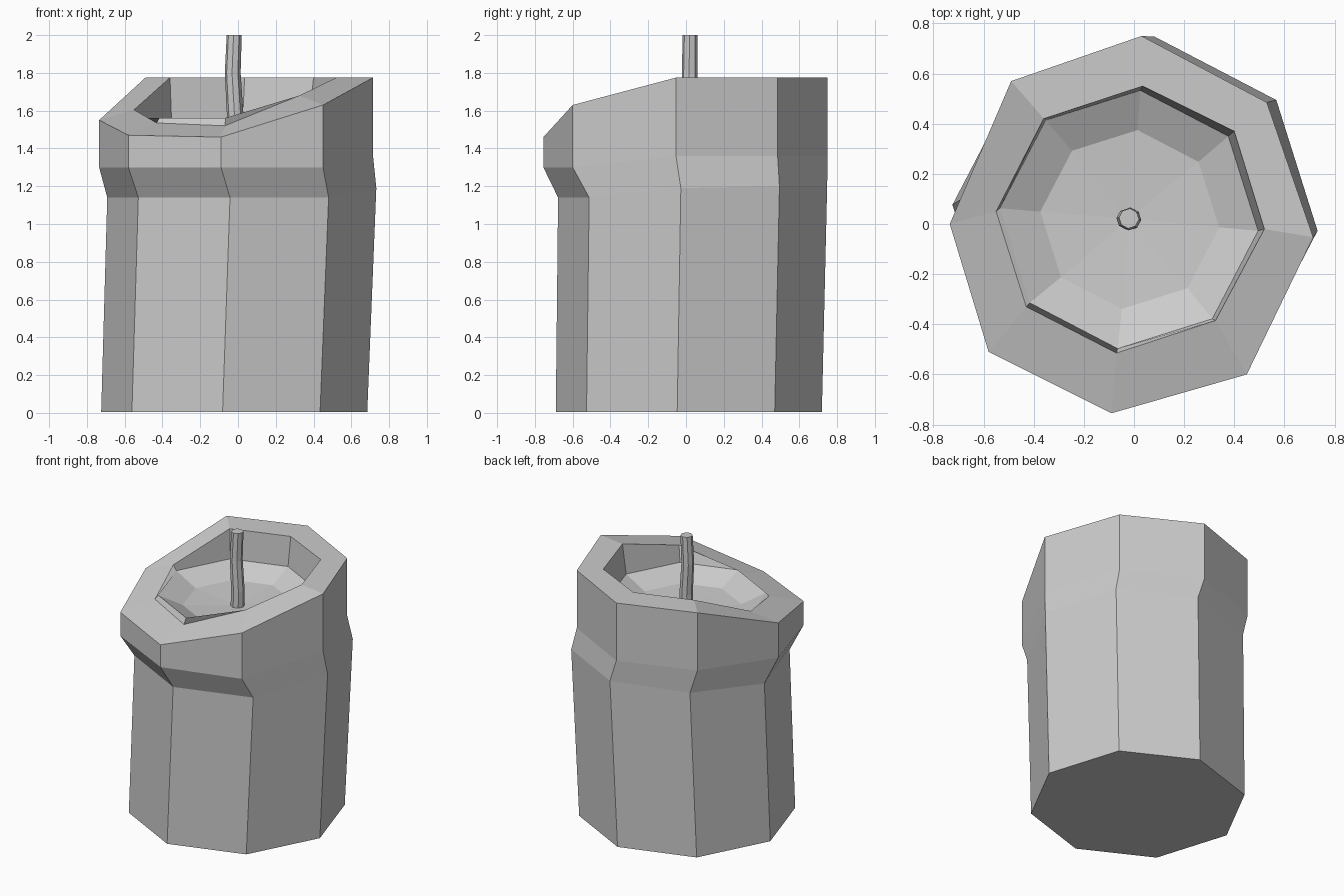
import bpy, bmesh
from math import cos, sin, radians

if "Cube" in bpy.data.objects:
    bpy.data.objects.remove(bpy.data.objects["Cube"])

# eight corners, counter-clockwise from the front corner
ANGLES = [radians(-95 + 45 * k) for k in range(8)]


def ring(cx, cy, r, z):
    zs = z if isinstance(z, (list, tuple)) else [z] * 8
    return [(cx + r * cos(a), cy + r * sin(a), h) for a, h in zip(ANGLES, zs)]


def loft(name, rings, tip=None):
    bm = bmesh.new()
    loops = [[bm.verts.new(p) for p in pts] for pts in rings]
    for low, high in zip(loops, loops[1:]):
        for i in range(8):
            j = (i + 1) % 8
            bm.faces.new((low[i], low[j], high[j], high[i]))
    bm.faces.new(loops[0][::-1])
    if tip:
        c = bm.verts.new(tip)
        for i in range(8):
            bm.faces.new((loops[-1][i], loops[-1][(i + 1) % 8], c))
    else:
        bm.faces.new(loops[-1])
    me = bpy.data.meshes.new(name)
    bm.to_mesh(me)
    bm.free()
    ob = bpy.data.objects.new(name, me)
    bpy.context.scene.collection.objects.link(ob)
    return ob


# uneven melted rim, outer and inner corners
outer_xy = [(-.09, -.755), (.45, -.60), (.715, -.053), (.53, .485),
            (.03, .75), (-.49, .57), (-.735, 0), (-.58, -.51)]
outer_z = [1.46, 1.63, 1.775, 1.775, 1.775, 1.775, 1.55, 1.47]
collar_z = [1.30, 1.30, 1.36, 1.36, 1.36, 1.36, 1.30, 1.30]
inner_xy = [(-.07, -.515), (.325, -.385), (.52, -.02), (.40, .37),
            (.035, .55), (-.36, .42), (-.55, .05), (-.43, -.33)]
inner_z = [1.52, 1.68, 1.775, 1.775, 1.775, 1.775, 1.605, 1.535]

# candle body: column, flared collar, rim, inner wall, shallow wax bowl
loft("candle_body", [
    ring(-.02, .015, .707, 0.005),
    ring(.02, .035, .715, [1.14, 1.14, 1.19, 1.20, 1.20, 1.19, 1.14, 1.14]),
    [(x, y, z) for (x, y), z in zip(outer_xy, collar_z)],
    [(x, y, z) for (x, y), z in zip(outer_xy, outer_z)],
    [(x, y, z) for (x, y), z in zip(inner_xy, inner_z)],
    ring(-.02, .018, .517, 1.562),
    ring(-.017, .018, .358, 1.485),
], tip=(-.02, .02, 1.465))

# slightly bent wick
loft("wick", [
    ring(-.018, .02, .046, 1.44),
    ring(-.015, .02, .044, 1.58),
    ring(-.028, .02, .042, 1.80),
    ring(-.02, .022, .040, 2.0),
])
